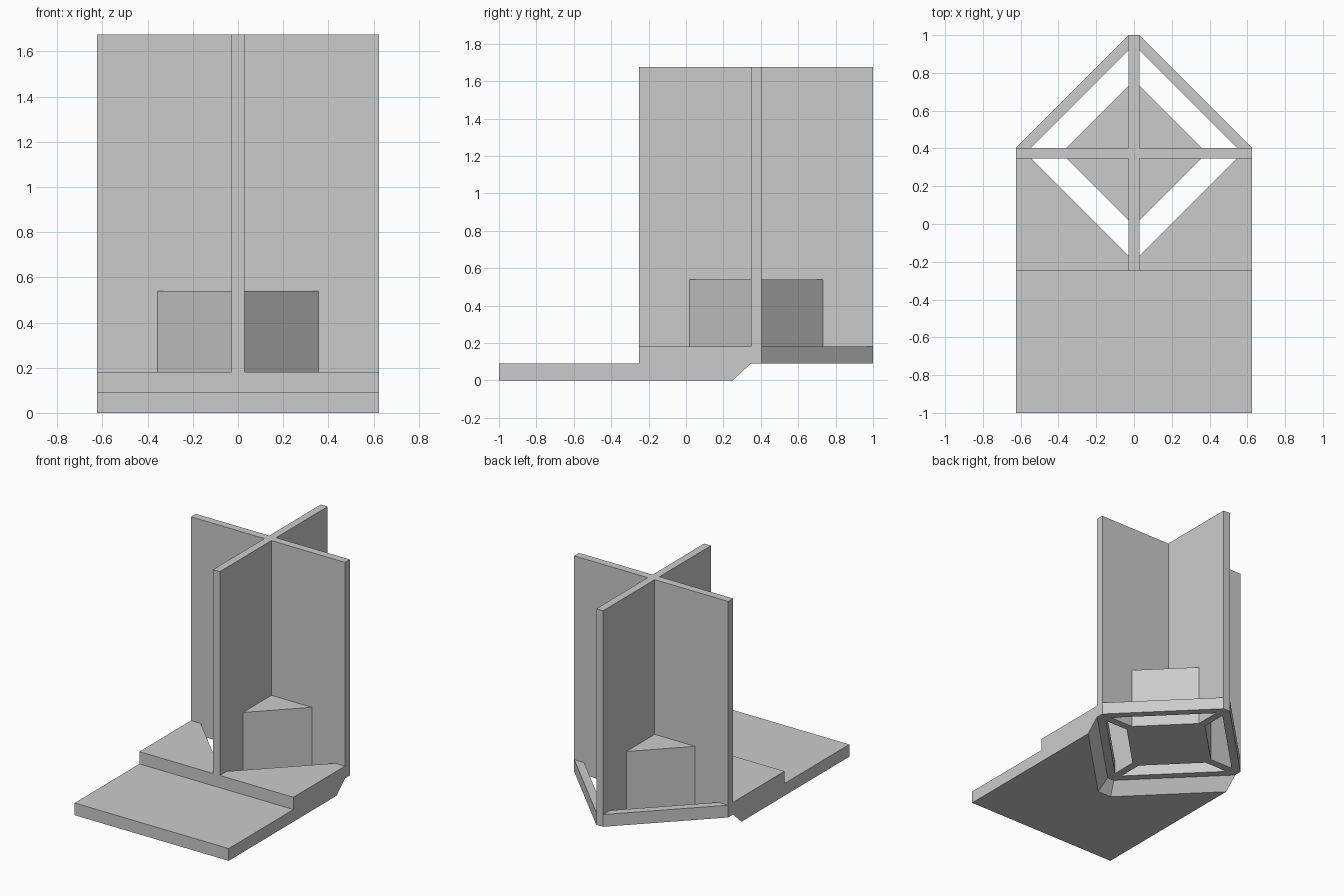
import bpy
import bmesh

cube = bpy.data.objects.get("Cube")
if cube:
    bpy.data.objects.remove(cube, do_unlink=True)

grey = bpy.data.materials.new("plain grey")
grey.use_nodes = True
grey.diffuse_color = (0.6, 0.6, 0.6, 1)
grey.node_tree.nodes["Principled BSDF"].inputs["Base Color"].default_value = (0.6, 0.6, 0.6, 1)

CENTRE_Y = 0.375    # middle of the tower
HALF = 0.028        # half thickness of the fins
REACH = 0.625       # fin length from the middle
LOW, DECK, TOP = 0.09, 0.18, 1.675


def loft(name, loops, closed=False):
    """Skin a stack of 3D loops; cap the ends, or join last to first."""
    bm = bmesh.new()
    rings = [[bm.verts.new(p) for p in loop] for loop in loops]
    pairs = list(zip(rings, rings[1:]))
    if closed:
        pairs.append((rings[-1], rings[0]))
    else:
        bm.faces.new(rings[0])
        bm.faces.new(rings[-1])
    for a, b in pairs:
        for i in range(len(a)):
            j = (i + 1) % len(a)
            bm.faces.new((a[i], a[j], b[j], b[i]))
    bmesh.ops.recalc_face_normals(bm, faces=bm.faces)
    mesh = bpy.data.meshes.new(name)
    bm.to_mesh(mesh)
    bm.free()
    mesh.materials.append(grey)
    obj = bpy.data.objects.new(name, mesh)
    bpy.context.collection.objects.link(obj)
    return obj


def at(points, z):
    return [(x, y, z) for x, y in points]


def prism(name, points, z0, z1):
    return loft(name, [at(points, z0), at(points, z1)])


def diamond(reach):
    """Diamond with its four corners trimmed to the fin thickness."""
    r, h = reach, HALF
    pts = [(r, -h), (r, h), (h, r), (-h, r), (-r, h), (-r, -h), (-h, -r), (h, -r)]
    return [(x, y + CENTRE_Y) for x, y in pts]


def slab_outline(side_y, notch_x, notch_y):
    """Rectangle with a V notch in its back edge."""
    return [(-REACH, -1), (REACH, -1), (REACH, side_y), (notch_x, notch_y),
            (-notch_x, notch_y), (-REACH, side_y)]


# Front slab, with a bevelled notch underneath
side_y = CENTRE_Y - HALF
front_y = CENTRE_Y - REACH
loft("base_slab", [at(slab_outline(0.25, 0.056, -0.319), 0),
                   at(slab_outline(side_y, HALF, front_y), LOW)])

# Raised step corners on either side of the diamond
for side, label in ((1, "left"), (-1, "right")):
    corner = [(side * REACH, front_y), (side * REACH, side_y), (side * HALF, front_y)]
    prism(label + "_step", corner, LOW, DECK)

# Open diamond frame around the tower foot
outer, inner = diamond(REACH), diamond(0.545)
loft("diamond_frame", [at(outer, LOW), at(outer, DECK), at(inner, DECK), at(inner, LOW)],
     closed=True)

# Crossed fins as one cross-shaped prism
r, h = REACH, HALF
cross = [(r, -h), (r, h), (h, h), (h, r), (-h, r), (-h, h),
         (-r, h), (-r, -h), (-h, -h), (-h, -r), (h, -r), (h, -h)]
prism("crossed_fins", [(x, y + CENTRE_Y) for x, y in cross], LOW, TOP)

# Solid core between the fins
prism("core_block", diamond(0.357), LOW, 0.54)
